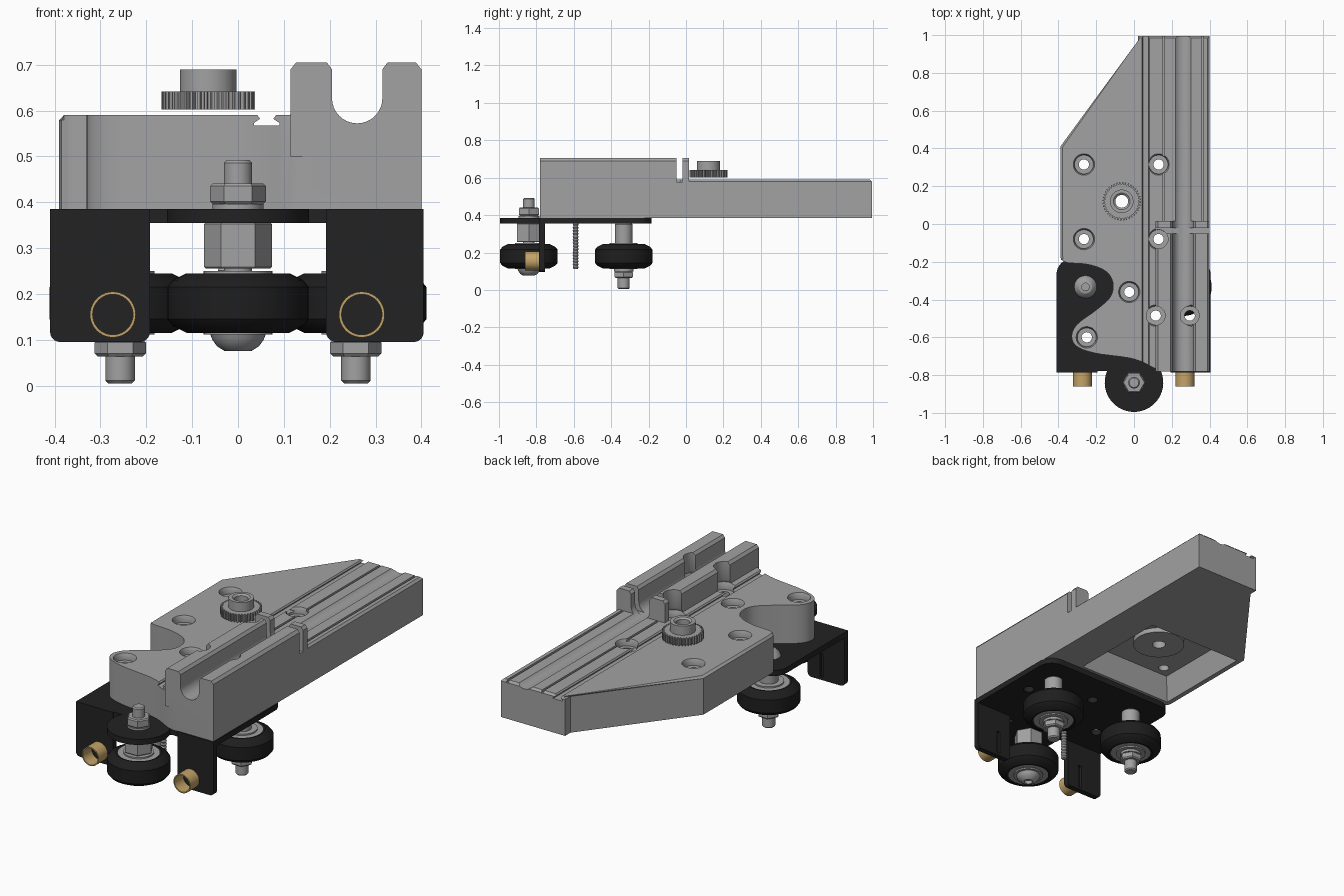
import bpy, bmesh
from math import sin, cos, pi, radians
from mathutils import Vector, Matrix

if "Cube" in bpy.data.objects:
    bpy.data.objects.remove(bpy.data.objects["Cube"])


def material(name, rgb):
    m = bpy.data.materials.new(name)
    m.use_nodes = True
    m.diffuse_color = (*rgb, 1)
    m.node_tree.nodes["Principled BSDF"].inputs["Base Color"].default_value = (*rgb, 1)
    return m


GREY = material("grey metal", (0.36, 0.36, 0.36))
BLACK = material("black plate", (0.016, 0.016, 0.016))
RUBBER = material("black rubber", (0.013, 0.013, 0.013))
BRASS = material("brass", (0.55, 0.37, 0.14))


def finish(name, bm, mat):
    bmesh.ops.recalc_face_normals(bm, faces=bm.faces)
    me = bpy.data.meshes.new(name)
    bm.to_mesh(me)
    bm.free()
    ob = bpy.data.objects.new(name, me)
    bpy.context.collection.objects.link(ob)
    me.materials.append(mat)
    return ob


def prism(name, pts, lo, hi, mat=GREY, axis="z", bevel=0, taper=1):
    """Extrude an outline; axis z takes (x, y) points, axis y takes (x, z)."""
    def put(p, h):
        return (p[0], p[1], h) if axis == "z" else (p[0], h, p[1])
    cx = (min(p[0] for p in pts) + max(p[0] for p in pts)) / 2
    cy = (min(p[1] for p in pts) + max(p[1] for p in pts)) / 2
    bm = bmesh.new()
    a = [bm.verts.new(put(p, lo)) for p in pts]
    b = [bm.verts.new(put((cx + (p[0] - cx) * taper, cy + (p[1] - cy) * taper), hi)) for p in pts]
    bm.faces.new(a)
    top = bm.faces.new(b)
    for i in range(len(pts)):
        j = (i + 1) % len(pts)
        bm.faces.new((a[i], a[j], b[j], b[i]))
    if bevel:
        bmesh.ops.bevel(bm, geom=list(top.edges), offset=bevel, segments=1, affect="EDGES")
    return finish(name, bm, mat)


def rect(x0, x1, y0, y1):
    return [(x0, y0), (x1, y0), (x1, y1), (x0, y1)]


def arc(cx, cy, r, a0, a1, n=12):
    angles = [radians(a0 + (a1 - a0) * i / n) for i in range(n + 1)]
    return [(cx + r * cos(a), cy + r * sin(a)) for a in angles]


def lathe(name, profile, loc=(0, 0, 0), mat=GREY, seg=40, closed=False, axis="z"):
    """Spin an (r, z) profile; closed makes a hollow ring."""
    bm = bmesh.new()
    vs = [bm.verts.new((r, 0, z)) for r, z in profile]
    es = [bm.edges.new(e) for e in zip(vs, vs[1:])]
    if closed:
        es.append(bm.edges.new((vs[-1], vs[0])))
    bmesh.ops.spin(bm, geom=vs + es, cent=(0, 0, 0), axis=(0, 0, 1), angle=2 * pi, steps=seg)
    bmesh.ops.remove_doubles(bm, verts=bm.verts, dist=0.0001)
    if axis == "y":
        bm.transform(Matrix.Rotation(pi / 2, 4, "X"))
    bm.transform(Matrix.Translation(loc))
    return finish(name, bm, mat)


def rod(name, x, y, r, z0, z1, mat=GREY, seg=32, c=0.006):
    return lathe(name, [(0, z0), (r - c, z0), (r, z0 + c), (r, z1 - c), (r - c, z1), (0, z1)], (x, y, 0), mat, seg)


def ring(name, x, y, r0, r1, z0, z1, mat=GREY):
    return lathe(name, [(r0, z0), (r1, z0), (r1, z1), (r0, z1)], (x, y, 0), mat, closed=True)


def boolean(ob, tool, op="DIFFERENCE"):
    bpy.context.view_layer.objects.active = ob
    m = ob.modifiers.new("cut", "BOOLEAN")
    m.operation, m.object, m.solver = op, tool, "EXACT"
    bpy.ops.object.modifier_apply(modifier=m.name)
    bpy.data.objects.remove(tool)


def spline(p, n=6):
    """Smooth curve through a few points."""
    p = [Vector(q) for q in p]
    p = [2 * p[0] - p[1]] + p + [2 * p[-1] - p[-2]]
    out = []
    for a, b, c, d in zip(p, p[1:], p[2:], p[3:]):
        for t in (i / n for i in range(n)):
            out.append((2 * b + (c - a) * t + (2 * a - 5 * b + 4 * c - d) * t * t
                        + (3 * b - a - 3 * c + d) * t ** 3) / 2)
    return out + [p[-2]]


# Main body with a wavy front-left edge
wave = spline([(0.13, -0.775), (0.0, -0.715), (-0.2, -0.685), (-0.3, -0.65), (-0.33, -0.595), (-0.3, -0.53),
               (-0.2, -0.455), (-0.125, -0.385), (-0.112, -0.31), (-0.15, -0.25), (-0.24, -0.215),
               (-0.35, -0.205), (-0.385, -0.19)])
outline = [(0.02, 0.995), (0.02, 0.95), (-0.39, 0.41), (-0.39, -0.17)]
body = prism("body", [(0.4, 0.995)] + outline + wave[::-1] + [(0.16, -0.78), (0.4, -0.78)], 0.385, 0.59, bevel=0.011)

# Raised rail block and the thin upright behind it
step = [(0.115, 0.5), (0.4, 0.5), (0.4, 0.69), (0.388, 0.705), (0.127, 0.705), (0.115, 0.69)]
for lo, hi in ((-0.78, -0.05), (-0.02, 0.015)):
    boolean(body, prism("rail", step, lo, hi, axis="y"), "UNION")

# U channel, cross gap, dovetail and fine grooves
channel = [(0.33, 0.72), (0.33, 0.71), (0.315, 0.69)] + arc(0.26, 0.627, 0.055, 0, -180, 16) \
    + [(0.205, 0.69), (0.19, 0.71), (0.19, 0.72)]
dovetail = [(0.035, 0.567), (0.09, 0.567), (0.09, 0.573), (0.077, 0.582), (0.09, 0.6), (0.035, 0.6),
            (0.048, 0.582), (0.035, 0.573)]
for pts, lo, hi in ((channel, -1, 1.1), (rect(0.114, 0.42, 0.576, 0.72), -0.05, -0.02), (dovetail, -1, 1.1),
                    (rect(0.15, 0.162, 0.578, 0.6), 0.016, 1.1), (rect(0.357, 0.369, 0.578, 0.6), 0.016, 1.1)):
    boolean(body, prism("groove_cutter", pts, lo, hi, axis="y"))

# Pocket under the body
boolean(body, prism("pocket_cutter", rect(-0.365, 0.2, -0.17, 0.385), 0.38, 0.51, taper=0.88))

# Mounting plate with a round front lug
lug = arc(0, -0.84, 0.155, 157, 383, 28)
plate = prism("mounting_plate", [(-0.41, -0.78)] + lug + [(0.405, -0.78)] + arc(0.325, -0.265, 0.08, 0, 90, 8)
              + arc(-0.33, -0.265, 0.08, 90, 180, 8), 0.355, 0.385, BLACK)

# Counterbored screw holes and pinion bore
holes = [(-0.265, 0.315), (0.13, 0.315), (-0.265, -0.08), (0.13, -0.08), (-0.025, -0.36), (0.115, -0.485),
         (0.295, -0.485), (-0.25, -0.6)]
PX, PY = -0.065, 0.12
for x, y in holes:
    boolean(body, lathe("hole_cutter", [(0, 0.3), (0.027, 0.3), (0.027, 0.555), (0.05, 0.555), (0.05, 0.575),
                                        (0.058, 0.593), (0.058, 0.593), (0.05, 0.61), (0.05, 0.8), (0, 0.8)],
                        (x, y, 0), seg=28))
    if y < -0.2:
        boolean(plate, rod("hole_cutter", x, y, 0.027, 0.3, 0.4, c=0.001))
boolean(body, rod("bore_cutter", PX, PY, 0.034, 0.3, 0.7, c=0.001))

# Pinion gear, hub and flange
gear = []
for i in range(40):
    for r, k in ((0.09, 0.0), (0.09, 0.35), (0.102, 0.5), (0.102, 0.85)):
        a = 2 * pi * (i + k) / 40
        gear.append((PX + r * cos(a), PY + r * sin(a)))
pinion = prism("pinion_gear", gear, 0.602, 0.641)
boolean(pinion, rod("bore_cutter", PX, PY, 0.034, 0.5, 0.7, c=0.001))
lathe("pinion_hub", [(0.034, 0.64), (0.062, 0.64), (0.062, 0.69), (0.044, 0.69), (0.034, 0.682)],
      (PX, PY, 0), closed=True)
ring("pocket_flange", PX, PY, 0.034, 0.13, 0.485, 0.512)

# Front flaps with slits, and brass sleeves
for side, x0, x1 in (("right", -0.41, -0.192), ("left", 0.192, 0.405)):
    c = 0.27 if x0 > 0 else -0.273
    r = 0.022
    flap = prism(side + "_flap", arc(x0 + r, 0.095 + r, r, 180, 270, 5) + arc(x1 - r, 0.095 + r, r, 270, 360, 5)
                 + [(x1, 0.385), (x0, 0.385)], -0.785, -0.755, BLACK, "y")
    boolean(flap, prism("slit_cutter", rect(c - 0.009, c + 0.009, 0.11, 0.235), -0.768, -0.7, axis="y"))
    lathe(side + "_brass_sleeve", [(0.044, 0), (0.05, 0), (0.05, 0.078), (0.044, 0.078)],
          (c, -0.782, 0.155), BRASS, closed=True, axis="y")


# Wheels: rubber tyre around a bearing
def wheel(name, x, y):
    half = [(0.102, 0.063), (0.112, 0.065), (0.142, 0.05), (0.154, 0.035)]
    prof = [(r, 0.18 + z) for r, z in half] + [(r, 0.18 - z) for r, z in half[::-1]]
    lathe(name + "_tyre", prof, (x, y, 0), RUBBER, 48, True)
    ring(name + "_bearing", x, y, 0.02, 0.103, 0.118, 0.243)
    ring(name + "_bearing_seat", x, y, 0.02, 0.075, 0.111, 0.25)


wheel("front_wheel", 0, -0.84)
rod("front_spacer", 0, -0.84, 0.074, 0.255, 0.356, seg=6, c=0.004)
ring("front_washer", 0, -0.84, 0.02, 0.056, 0.384, 0.396)
rod("front_nut", 0, -0.84, 0.061, 0.396, 0.441, seg=6)
rod("front_stud", 0, -0.84, 0.031, 0.2, 0.492)
lathe("front_bolt_head", [(0.02, 0.095), (0.02, 0.076), (0.03, 0.076), (0.046, 0.086), (0.056, 0.1),
                          (0.061, 0.113), (0, 0.113), (0, 0.095)], (0, -0.84, 0))

for side, x in (("right", -0.257), ("left", 0.257)):
    y = -0.333
    wheel("rear_" + side + "_wheel", x, y)
    rod("rear_" + side + "_spacer", x, y, 0.047, 0.245, 0.357)
    ring("rear_" + side + "_washer", x, y, 0.02, 0.053, 0.098, 0.113)
    rod("rear_" + side + "_nut", x, y, 0.056, 0.064, 0.1, seg=6)
    rod("rear_" + side + "_stud", x, y, 0.032, 0.005, 0.2)
    lathe("rear_" + side + "_bolt_head", [(0, 0.405), (0.02, 0.405), (0.02, 0.42), (0.035, 0.417), (0.052, 0.403),
                                          (0.06, 0.384), (0, 0.384)], (x, y, 0))

# Threaded set screw under the plate
thread = [(0.016 if i % 2 else 0.012, 0.112 + i * 0.0082) for i in range(31)]
lathe("set_screw", [(0, 0.112)] + thread + [(0, 0.358)], (-0.028, -0.59, 0), seg=20)

# Smooth shading with crisp edges
for ob in bpy.context.scene.objects:
    ob.select_set(ob.type == "MESH")
bpy.context.view_layer.objects.active = body
bpy.ops.object.shade_smooth_by_angle(angle=radians(28))
